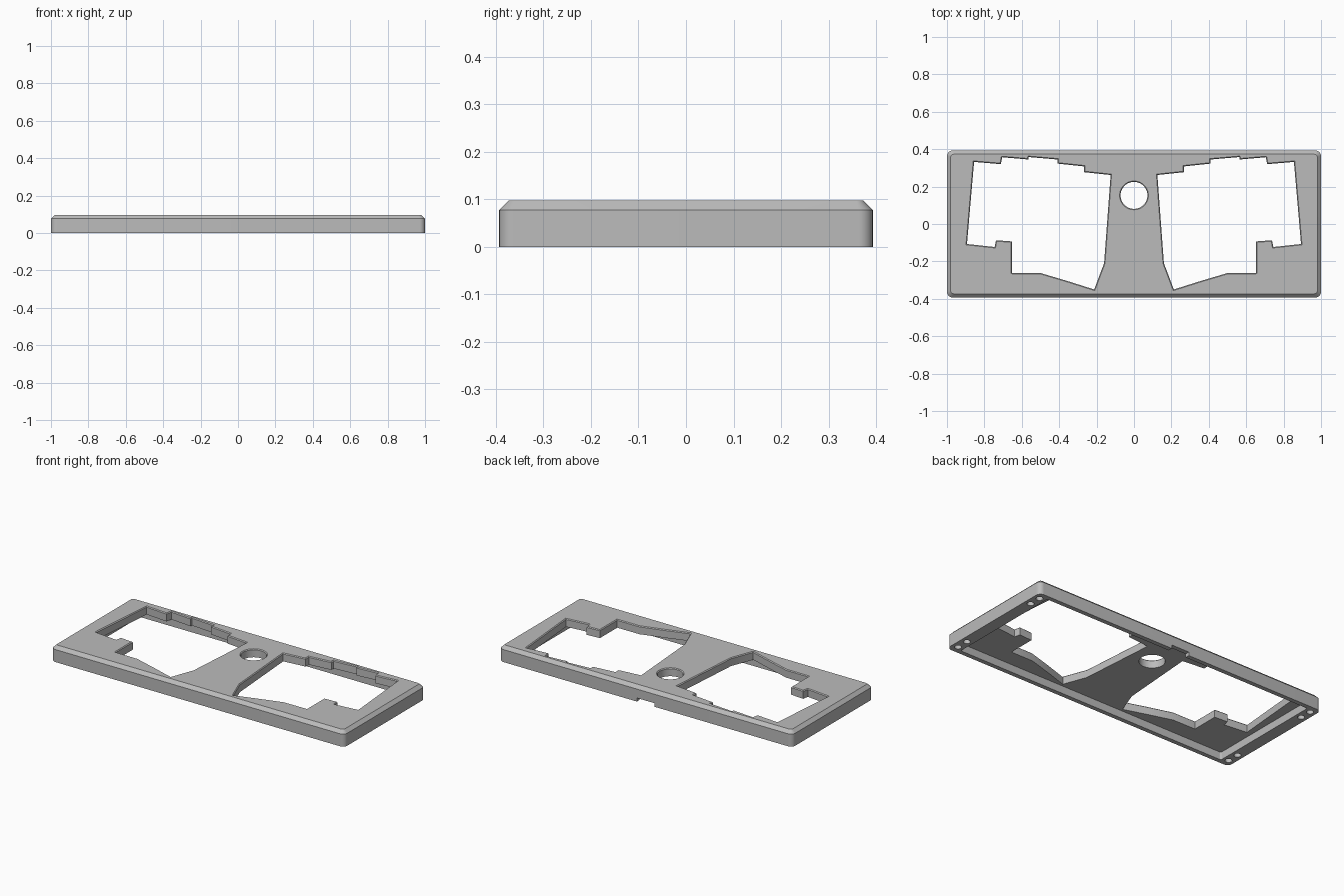
import bpy, bmesh, math

if "Cube" in bpy.data.objects:
    bpy.data.objects.remove(bpy.data.objects["Cube"])

HALF_X, HALF_Y, HEIGHT, CHAMFER = 1.0, 0.393, 0.097, 0.02

grey = bpy.data.materials.new("case grey")
grey.use_nodes = True
grey.diffuse_color = (0.5, 0.5, 0.5, 1)
grey.node_tree.nodes["Principled BSDF"].inputs["Base Color"].default_value = (0.5, 0.5, 0.5, 1)


def rounded_rect(hx, hy, r, steps=8):
    """Counter-clockwise outline with rounded corners."""
    pts = []
    for q, (sx, sy) in enumerate([(1, 1), (-1, 1), (-1, -1), (1, -1)]):
        for i in range(steps + 1):
            a = (q + i / steps) * math.pi / 2
            pts.append((sx * (hx - r) + r * math.cos(a), sy * (hy - r) + r * math.sin(a)))
    return pts


def circle(x, y, r, n):
    return [(x + r * math.cos(2 * math.pi * i / n), y + r * math.sin(2 * math.pi * i / n))
            for i in range(n)]


def loft(name, layers):
    """Solid through a stack of (outline, z) layers."""
    bm = bmesh.new()
    rings = [[bm.verts.new((x, y, z)) for x, y in outline] for outline, z in layers]
    n = len(rings[0])
    for low, high in zip(rings, rings[1:]):
        for i in range(n):
            j = (i + 1) % n
            bm.faces.new((low[i], low[j], high[j], high[i]))
    bm.faces.new(rings[0][::-1])
    bm.faces.new(rings[-1])
    bmesh.ops.recalc_face_normals(bm, faces=bm.faces)
    mesh = bpy.data.meshes.new(name)
    bm.to_mesh(mesh)
    bm.free()
    obj = bpy.data.objects.new(name, mesh)
    bpy.context.collection.objects.link(obj)
    mesh.materials.append(grey)
    return obj


def cut(target, outline, z0, z1):
    """Subtract a prism from the target."""
    cutter = loft("cutter", [(outline, z0), (outline, z1)])
    cutter.hide_render = True
    mod = target.modifiers.new("cut", 'BOOLEAN')
    mod.operation, mod.solver, mod.object = 'DIFFERENCE', 'EXACT', cutter
    bpy.context.view_layer.objects.active = target
    bpy.ops.object.modifier_apply(modifier=mod.name)
    bpy.data.objects.remove(cutter)


# Outer shell with rounded corners and a chamfered top rim
case = loft("case_top", [
    (rounded_rect(HALF_X, HALF_Y, 0.03), 0),
    (rounded_rect(HALF_X, HALF_Y, 0.03), HEIGHT - CHAMFER),
    (rounded_rect(HALF_X - CHAMFER, HALF_Y - CHAMFER, 0.015), HEIGHT)])

# Hollow underside
cut(case, rounded_rect(0.925, 0.366, 0.01), -0.1, 0.047)

# Stepped key openings, mirrored left and right
opening = [(.125, .262), (.267, .277), (.267, .308), (.41, .323), (.41, .345),
           (.563, .358), (.565, .345), (.705, .357), (.712, .32), (.855, .332),
           (.893, -.107), (.745, -.123), (.738, -.087), (.652, -.093),
           (.652, -.261), (.5, -.262), (.355, -.305), (.213, -.35), (.16, -.21)]
for side in (1, -1):
    cut(case, [(side * x, y) for x, y in opening], -0.2, 0.2)

# Round hole in the middle
cut(case, circle(0, 0.153, 0.072, 48), -0.2, 0.2)

# Cable notch in the back wall
cut(case, [(-.06, .34), (.06, .34), (.06, .45), (-.06, .45)], -0.1, 0.022)

# Pairs of fastener sockets in the corners of the underside
for sx in (1, -1):
    for sy in (1, -1):
        for y in (0.345, 0.27):
            cut(case, circle(sx * 0.962, sy * y, 0.02, 20), -0.1, 0.035)

# Small chamfer around the openings on the top face
bm = bmesh.new()
bm.from_mesh(case.data)
bmesh.ops.remove_doubles(bm, verts=bm.verts, dist=1e-5)
bm.normal_update()
rims = []
for e in bm.edges:
    if len(e.link_faces) == 2 and all(v.co.z > HEIGHT - 1e-4 for v in e.verts):
        nz = sorted(abs(f.normal.z) for f in e.link_faces)
        if nz[0] < 0.1 and nz[1] > 0.9:
            rims.append(e)
bmesh.ops.bevel(bm, geom=rims, offset=0.005, segments=1, affect='EDGES', clamp_overlap=True)
bm.to_mesh(case.data)
bm.free()

bpy.ops.object.select_all(action='DESELECT')
case.select_set(True)
bpy.context.view_layer.objects.active = case
bpy.ops.object.shade_smooth_by_angle(angle=math.radians(30))
